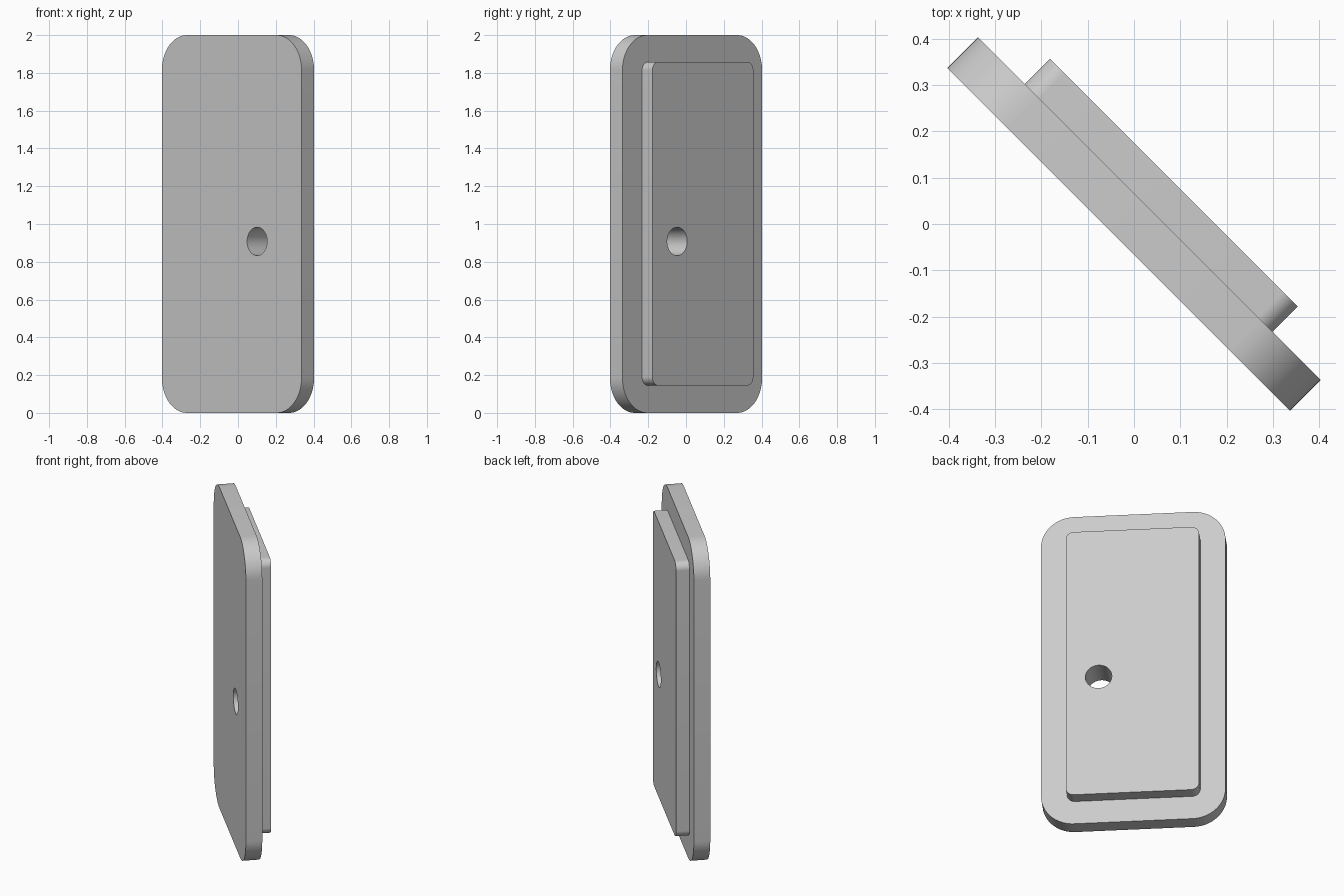
import bpy, bmesh
from math import cos, sin, pi, radians
from mathutils import Matrix

cube = bpy.data.objects.get("Cube")
if cube:
    bpy.data.objects.remove(cube, do_unlink=True)

grey = bpy.data.materials.new("plain grey")
grey.use_nodes = True
grey.diffuse_color = (0.6, 0.6, 0.6, 1)
grey.node_tree.nodes["Principled BSDF"].inputs["Base Color"].default_value = (0.6, 0.6, 0.6, 1)

# Upright plates, turned so that the broad face looks diagonally forward
TURN = Matrix.Rotation(radians(-45), 4, "Z")
UPRIGHT = Matrix.Rotation(radians(90), 4, "X")


def rounded_rect(left, right, bottom, top, r, steps=16):
    corners = [(right - r, top - r), (left + r, top - r),
               (left + r, bottom + r), (right - r, bottom + r)]
    return [(x + r * cos(a), z + r * sin(a))
            for i, (x, z) in enumerate(corners)
            for a in [(i + k / steps) * pi / 2 for k in range(steps + 1)]]


def circle(x, z, r, sides=48):
    return [(x + r * cos(2 * pi * k / sides), z + r * sin(2 * pi * k / sides))
            for k in range(sides)]


def plate(name, outlines, front, back):
    """Fill the outlines (inner ones become holes) and extrude from front to back."""
    curve = bpy.data.curves.new(name, "CURVE")
    curve.dimensions = "2D"
    curve.fill_mode = "BOTH"
    curve.extrude = (back - front) / 2
    for outline in outlines:
        spline = curve.splines.new("POLY")
        spline.points.add(len(outline) - 1)
        for point, (x, z) in zip(spline.points, outline):
            point.co = (x, z, 0, 1)
        spline.use_cyclic_u = True
    obj = bpy.data.objects.new(name, curve)
    bpy.context.collection.objects.link(obj)
    bpy.ops.object.select_all(action="DESELECT")
    obj.select_set(True)
    bpy.context.view_layer.objects.active = obj
    bpy.ops.object.convert(target="MESH")
    obj = bpy.context.view_layer.objects.active

    # Weld the caps to the rim and stand the plate up
    bm = bmesh.new()
    bm.from_mesh(obj.data)
    bmesh.ops.remove_doubles(bm, verts=bm.verts, dist=0.0001)
    bm.transform(TURN @ Matrix.Translation((0, (front + back) / 2, 0)) @ UPRIGHT)
    bmesh.ops.recalc_face_normals(bm, faces=bm.faces)
    bm.to_mesh(obj.data)
    bm.free()
    obj.data.materials.clear()
    obj.data.materials.append(grey)
    bpy.ops.object.shade_smooth_by_angle(angle=radians(30))
    return obj


# Round hole through both layers
hole = circle(0.19, 0.908, 0.075)

# Wide cover plate in front, smaller raised panel on its back
plate("cover_plate", [rounded_rect(-0.523, 0.523, 0, 2, 0.187), hole], -0.047, 0.047)
plate("back_panel", [rounded_rect(-0.38, 0.376, 0.145, 1.858, 0.045), hole], 0.047, 0.124)
